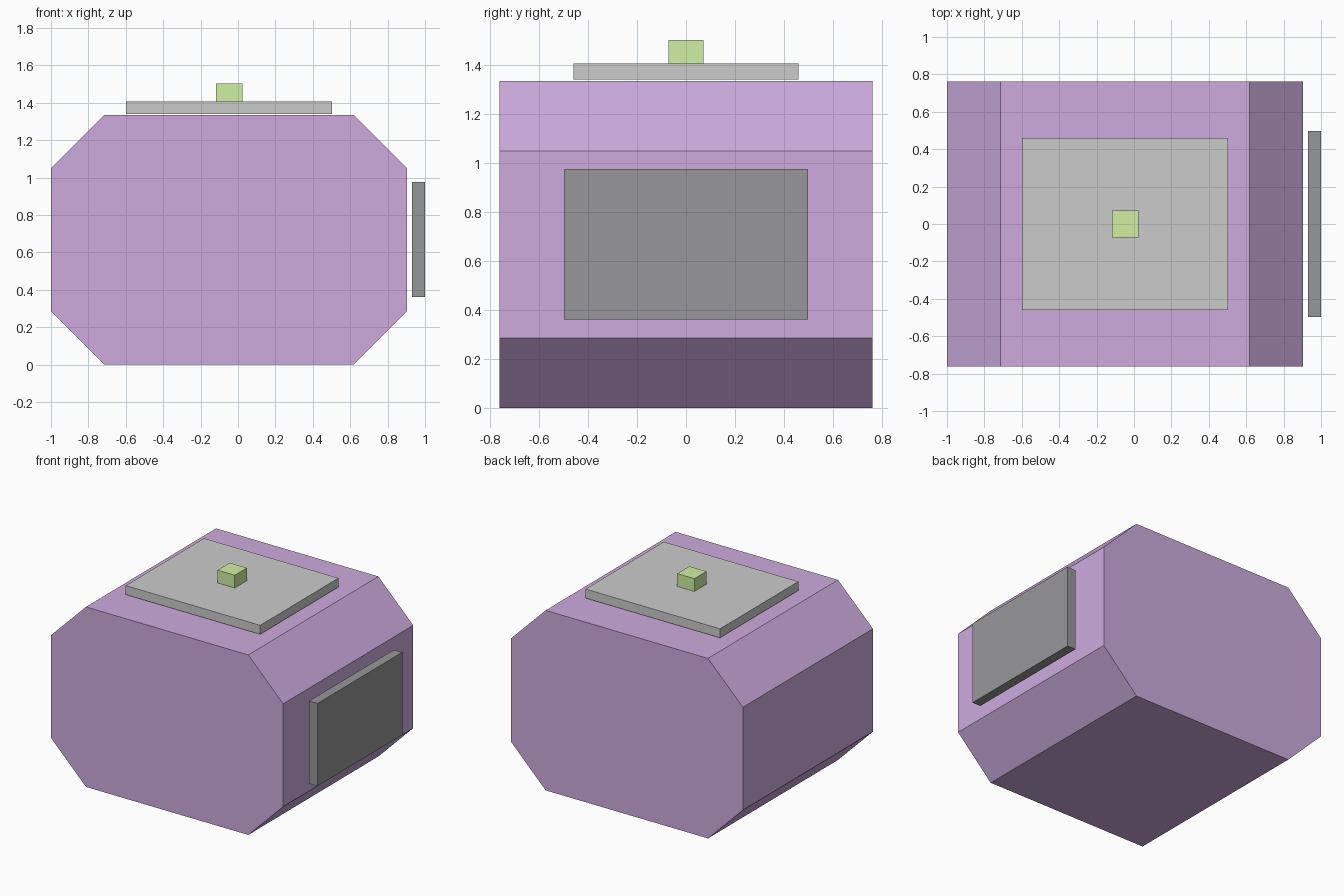
import bpy
import bmesh

if "Cube" in bpy.data.objects:
    bpy.data.objects.remove(bpy.data.objects["Cube"])


def material(name, rgb):
    mat = bpy.data.materials.new(name)
    mat.diffuse_color = (*rgb, 1)
    mat.use_nodes = True
    mat.node_tree.nodes["Principled BSDF"].inputs["Base Color"].default_value = mat.diffuse_color
    return mat


def prism(name, profile, y0, y1, mat):
    """Extrude an x-z profile along y."""
    bm = bmesh.new()
    face = bm.faces.new([bm.verts.new((x, y0, z)) for x, z in profile])
    new = bmesh.ops.extrude_face_region(bm, geom=[face])["geom"]
    verts = [v for v in new if isinstance(v, bmesh.types.BMVert)]
    bmesh.ops.translate(bm, verts=verts, vec=(0, y1 - y0, 0))
    bmesh.ops.recalc_face_normals(bm, faces=bm.faces)
    mesh = bpy.data.meshes.new(name)
    bm.to_mesh(mesh)
    bm.free()
    mesh.materials.append(mat)
    obj = bpy.data.objects.new(name, mesh)
    bpy.context.collection.objects.link(obj)
    return obj


def box(name, x, y, z, mat):
    profile = [(x[0], z[0]), (x[1], z[0]), (x[1], z[1]), (x[0], z[1])]
    return prism(name, profile, *y, mat)


purple = material("purple", (0.61, 0.41, 0.73))
grey = material("grey", (0.6, 0.62, 0.62))
dark = material("dark_grey", (0.31, 0.31, 0.32))
green = material("green", (0.63, 0.87, 0.36))

# Body: block with its four long edges chamfered
x0, x1, top, c = -1.0, 0.904, 1.335, 0.286
body_profile = [(x0 + c, 0), (x1 - c, 0), (x1, c), (x1, top - c),
                (x1 - c, top), (x0 + c, top), (x0, top - c), (x0, c)]
prism("body", body_profile, -0.762, 0.762, purple)

# Lid plate floating just above the body, with its button
box("top_plate", (-0.6, 0.503), (-0.459, 0.459), (1.341, 1.408), grey)
box("top_button", (-0.118, 0.023), (-0.071, 0.071), (1.408, 1.503), green)

# Panel standing just off the right side
box("side_panel", (0.931, 1.0), (-0.497, 0.497), (0.363, 0.976), dark)
